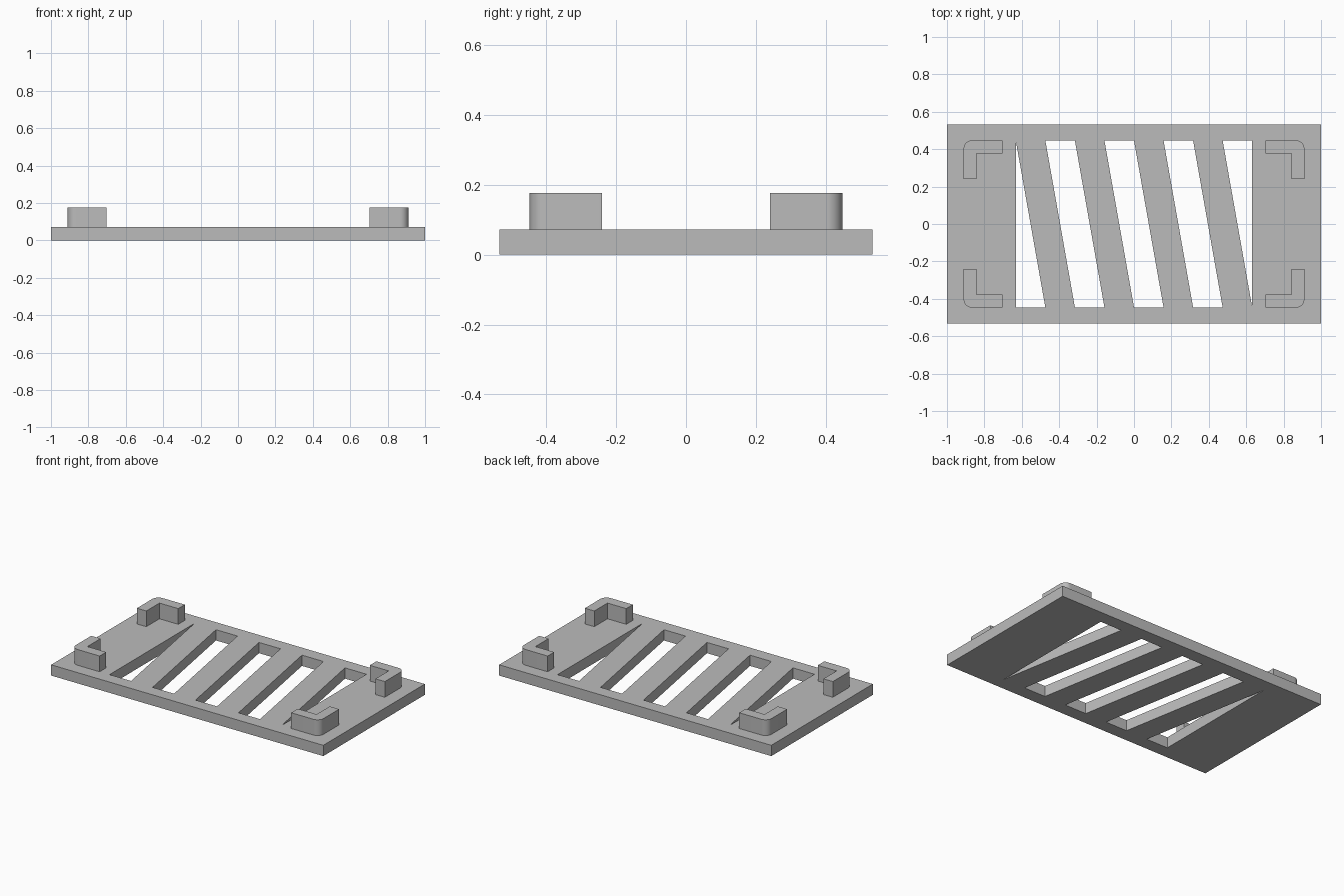
import bpy, bmesh, math

cube = bpy.data.objects.get("Cube")
if cube:
    bpy.data.objects.remove(cube, do_unlink=True)

HALF_X, HALF_Y, PLATE_H = 1.0, 0.533, 0.0715
WIN_X, WIN_Y = 0.632, 0.446        # vent window half size
STEP = WIN_X / 4                   # slat width, gap width and slant
POST_TOP = 0.176

grey = bpy.data.materials.new("plain grey")
grey.use_nodes = True
grey.diffuse_color = (0.5, 0.5, 0.5, 1)
grey.node_tree.nodes["Principled BSDF"].inputs["Base Color"].default_value = (0.5, 0.5, 0.5, 1)


def prism(name, outlines, z0, z1):
    """Extrude closed outlines from z0 to z1 into one object."""
    bm = bmesh.new()
    for outline in outlines:
        face = bm.faces.new([bm.verts.new((x, y, z0)) for x, y in outline])
        out = bmesh.ops.extrude_face_region(bm, geom=[face])
        for v in out["geom"]:
            if isinstance(v, bmesh.types.BMVert):
                v.co.z = z1
    bmesh.ops.recalc_face_normals(bm, faces=bm.faces)
    mesh = bpy.data.meshes.new(name)
    bm.to_mesh(mesh)
    bm.free()
    mesh.materials.append(grey)
    obj = bpy.data.objects.new(name, mesh)
    bpy.context.collection.objects.link(obj)
    return obj


def activate(obj):
    bpy.ops.object.select_all(action='DESELECT')
    obj.select_set(True)
    bpy.context.view_layer.objects.active = obj


# Base plate
plate = prism("base_plate", [[(-HALF_X, -HALF_Y), (HALF_X, -HALF_Y),
                              (HALF_X, HALF_Y), (-HALF_X, HALF_Y)]], 0, PLATE_H)

# Slanted vent slots, with a triangular one at each end
slots = [[(-WIN_X, -WIN_Y), (-WIN_X + STEP, -WIN_Y), (-WIN_X, WIN_Y)],
         [(WIN_X, WIN_Y), (WIN_X - STEP, WIN_Y), (WIN_X, -WIN_Y)]]
for i in range(3):
    x = -WIN_X + STEP * (2 * i + 1)
    slots.append([(x + STEP, -WIN_Y), (x + 2 * STEP, -WIN_Y),
                  (x + STEP, WIN_Y), (x, WIN_Y)])
cutter = prism("slot_cutter", slots, -0.1, PLATE_H + 0.1)
cutter.hide_render = True
cut = plate.modifiers.new("vent slots", 'BOOLEAN')
cut.operation = 'DIFFERENCE'
cut.solver = 'EXACT'
cut.object = cutter
activate(plate)
bpy.ops.object.modifier_apply(modifier=cut.name)
bpy.data.objects.remove(cutter, do_unlink=True)

# L-shaped corner brackets with a rounded outer corner
OUT_X, OUT_Y, LEG, THICK, R = 0.911, 0.447, 0.207, 0.069, 0.045
arc = [(OUT_X - R + R * math.cos(a), OUT_Y - R + R * math.sin(a))
       for a in (math.pi / 2 * k / 10 for k in range(11))]
bracket = [(OUT_X, OUT_Y - LEG)] + arc + [
    (OUT_X - LEG, OUT_Y), (OUT_X - LEG, OUT_Y - THICK),
    (OUT_X - THICK, OUT_Y - THICK), (OUT_X - THICK, OUT_Y - LEG)]
for sx, side in ((1, "left"), (-1, "right")):
    for sy, end in ((-1, "front"), (1, "back")):
        obj = prism(f"{end}_{side}_bracket",
                    [[(sx * x, sy * y) for x, y in bracket]], PLATE_H, POST_TOP)
        activate(obj)
        bpy.ops.object.shade_smooth_by_angle(angle=math.radians(30))
